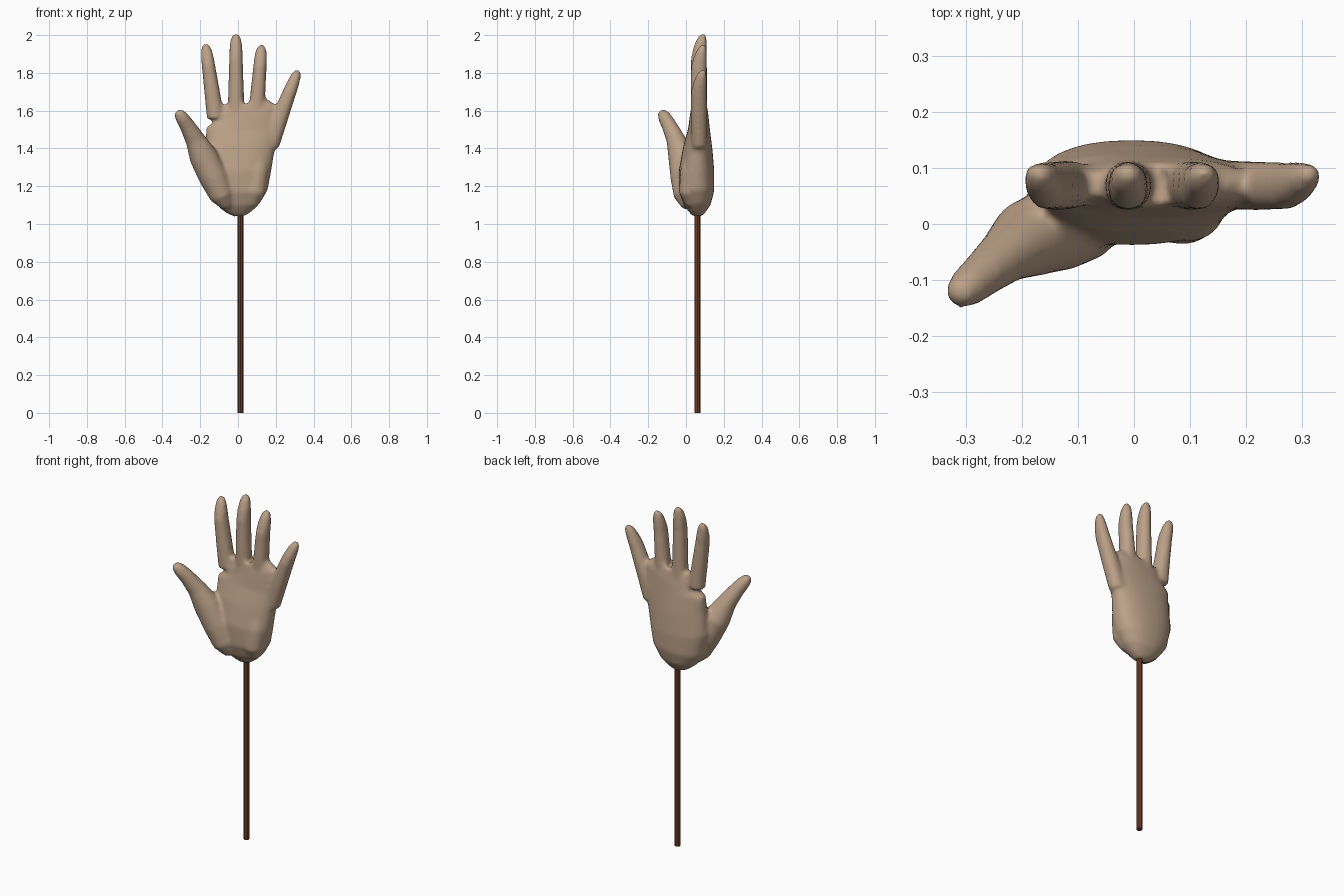
import bpy, bmesh, math
from mathutils import Vector

if "Cube" in bpy.data.objects:
    bpy.data.objects.remove(bpy.data.objects["Cube"])


def material(name, color):
    m = bpy.data.materials.new(name)
    m.diffuse_color = (*color, 1)
    m.use_nodes = True
    m.node_tree.nodes["Principled BSDF"].inputs["Base Color"].default_value = m.diffuse_color
    return m


skin = material("skin tan", (0.50, 0.355, 0.245))
wood = material("stick brown", (0.17, 0.045, 0.018))


def loft(bm, sections, power=2.0, sides=20):
    """Closed tube through (x, y, z, half width, half depth) sections."""
    pts = [Vector(s[:3]) for s in sections]
    rings = []
    for i, s in enumerate(sections):
        t = (pts[min(i + 1, len(pts) - 1)] - pts[max(i - 1, 0)]).normalized()
        u = Vector((0, 1, 0)).cross(t).normalized()
        v = t.cross(u)
        ring = []
        for k in range(sides):
            a = 2 * math.pi * k / sides
            c, d = math.cos(a), math.sin(a)
            cx = math.copysign(abs(c) ** (2 / power), c)
            dy = math.copysign(abs(d) ** (2 / power), d)
            ring.append(bm.verts.new(pts[i] + u * cx * s[3] + v * dy * s[4]))
        rings.append(ring)
    for a, b in zip(rings, rings[1:]):
        for k in range(sides):
            n = (k + 1) % sides
            bm.faces.new((a[k], a[n], b[n], b[k]))
    bm.faces.new(rings[0][::-1])
    bm.faces.new(rings[-1])


def finger(bm, base, tip, w0, w1):
    """Tapering finger with a straight back and a pad rounding to the tip."""
    b, t = Vector(base), Vector(tip)
    length = (t - b).length
    secs = []
    for f, wf, depth, y in ((0, 1, .044, .070), (.35, 1, .044, .068),
                            (.7, 1, .042, .068), (1 - .08 / length, 1, .037, .074),
                            (1 - .035 / length, .9, .028, .083),
                            (1 - .01 / length, .65, .018, .092), (1, .3, .008, .097)):
        p = b.lerp(t, f)
        secs.append((p.x, y, p.z, (w0 + (w1 - w0) * f) * wf, depth))
    loft(bm, secs, 2.2)


bm = bmesh.new()
# palm
loft(bm, [(.01, .06, 1.042, .03, .025), (.008, .06, 1.065, .07, .045),
          (.005, .06, 1.10, .11, .07), (0, .057, 1.17, .157, .092),
          (-.005, .056, 1.28, .18, .094), (.01, .062, 1.40, .183, .078),
          (.025, .069, 1.50, .195, .058), (.027, .070, 1.57, .19, .049),
          (-.01, .070, 1.615, .145, .04), (-.01, .070, 1.63, .12, .025)], 2.3, 32)
# heel of the palm under the little finger
loft(bm, [(.07, .03, 1.10, .03, .03), (.085, .012, 1.17, .06, .05),
          (.10, .02, 1.28, .06, .05), (.11, .04, 1.38, .05, .04)])
# four fingers
for base, tip, w0, w1 in (((-.118, 0, 1.56), (-.172, 0, 1.953), .047, .031),
                          ((-.010, 0, 1.56), (-.011, 0, 2.006), .046, .032),
                          ((.095, 0, 1.56), (.125, 0, 1.948), .044, .032),
                          ((.165, 0, 1.42), (.319, 0, 1.815), .055, .028)):
    finger(bm, base, tip, w0, w1)
# thumb and its muscle
loft(bm, [(-.055, .01, 1.09, .03, .03), (-.085, 0, 1.15, .065, .065),
          (-.13, -.005, 1.25, .078, .078), (-.185, -.025, 1.36, .075, .07),
          (-.228, -.055, 1.45, .053, .05), (-.268, -.088, 1.52, .042, .041),
          (-.298, -.113, 1.565, .036, .036), (-.315, -.127, 1.59, .026, .026),
          (-.321, -.132, 1.60, .01, .01)])
mesh = bpy.data.meshes.new("hand")
bm.to_mesh(mesh)
bm.free()
hand = bpy.data.objects.new("hand", mesh)
bpy.context.collection.objects.link(hand)
mesh.materials.append(skin)

# fuse the parts into one soft skin
fuse = hand.modifiers.new("fuse", 'REMESH')
fuse.mode = 'VOXEL'
fuse.voxel_size = 0.01
fuse.use_smooth_shade = True
soften = hand.modifiers.new("soften", 'SMOOTH')
soften.factor = 0.5
soften.iterations = 7

# stick
bpy.ops.mesh.primitive_cylinder_add(vertices=8, radius=0.016, depth=1.09,
                                    location=(.013, .06, .545))
stick = bpy.context.object
stick.name = "stick"
stick.data.materials.append(wood)
